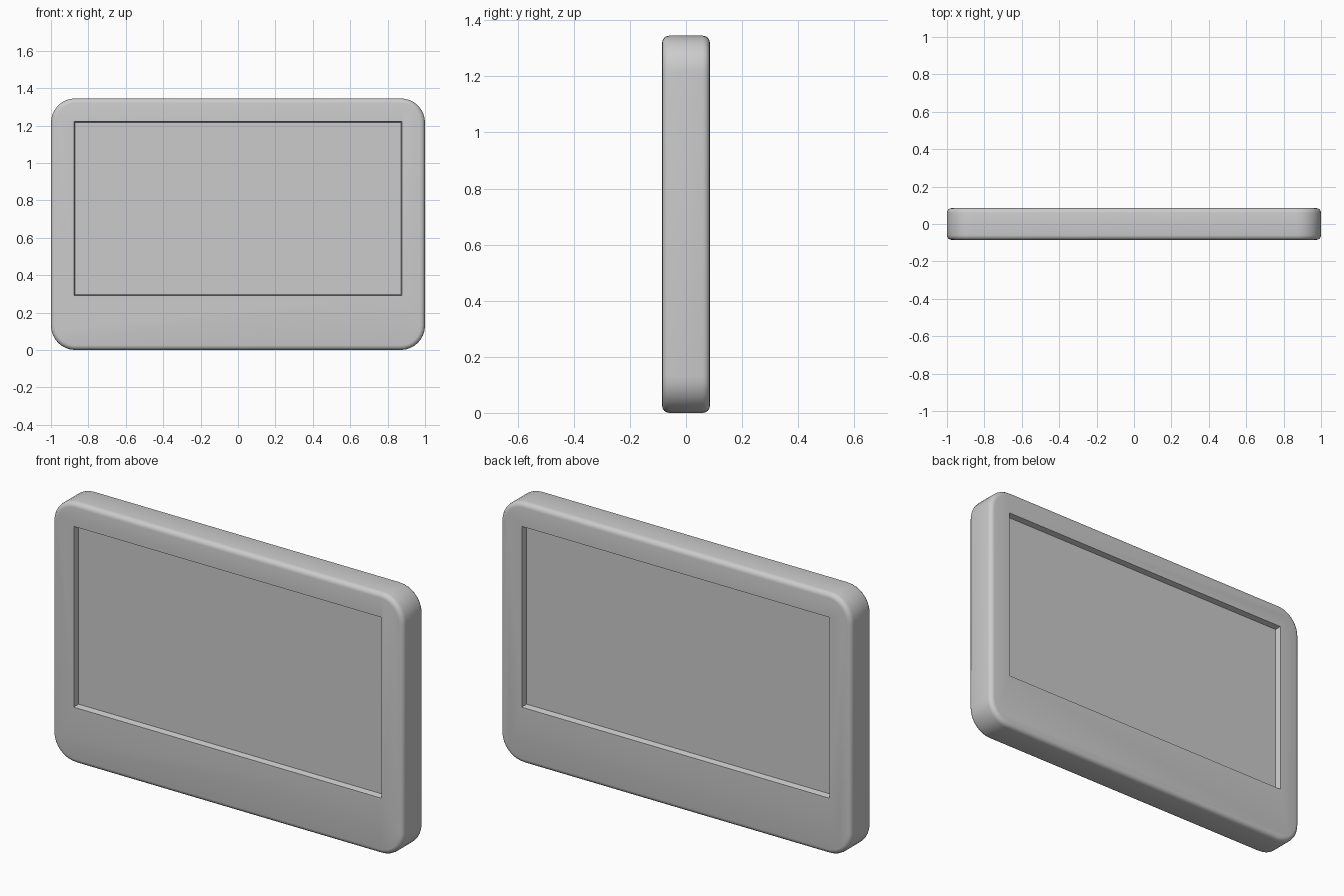
import bpy, bmesh, math

if "Cube" in bpy.data.objects:
    bpy.data.objects.remove(bpy.data.objects["Cube"])

W, H, T = 2.0, 1.345, 0.17      # overall size
R = 0.13                        # outline corner radius
SEG = 8

# Rounded slab outline
pts = []
for i, (sx, sz) in enumerate([(1, 1), (-1, 1), (-1, -1), (1, -1)]):
    for k in range(SEG + 1):
        a = math.pi / 2 * (i + k / SEG)
        pts.append((sx * (W / 2 - R) + R * math.cos(a),
                    H / 2 + sz * (H / 2 - R) + R * math.sin(a)))

bm = bmesh.new()
front = bm.faces.new([bm.verts.new((x, -T / 2, z)) for x, z in pts])
ext = bmesh.ops.extrude_face_region(bm, geom=[front], use_keep_orig=True)
for v in [g for g in ext["geom"] if isinstance(g, bmesh.types.BMVert)]:
    v.co.y = T / 2
bmesh.ops.recalc_face_normals(bm, faces=bm.faces)

# Soft front and back rims
rim = [e for e in bm.edges if abs(e.verts[0].co.y - e.verts[1].co.y) < 1e-5]
bmesh.ops.bevel(bm, geom=rim, offset=0.025, segments=4, profile=0.5, affect='EDGES')
mesh = bpy.data.meshes.new("screen_panel")
bm.to_mesh(mesh)
bm.free()
panel = bpy.data.objects.new("screen_panel", mesh)
bpy.context.collection.objects.link(panel)


def recess_cutter(side):
    """Slightly tapered block that sinks the screen into one face."""
    x, z0, z1, depth, slope = 0.877, 0.29, 1.222, 0.03, 0.006
    b = bmesh.new()
    bmesh.ops.create_cube(b, size=2)
    for v in b.verts:
        inner = v.co.y * side < 0
        s = slope if inner else -slope
        v.co = (math.copysign(x - s, v.co.x),
                side * (T / 2 + (-depth if inner else depth)),
                z1 - s if v.co.z > 0 else z0 + s)
    # Halve the taper so the mouth keeps the nominal outline
    bmesh.ops.recalc_face_normals(b, faces=b.faces)
    m = bpy.data.meshes.new("recess_cutter")
    b.to_mesh(m)
    b.free()
    ob = bpy.data.objects.new("recess_cutter", m)
    ob.hide_render = True
    bpy.context.collection.objects.link(ob)
    return ob


# Screen recess on front and back
bpy.context.view_layer.objects.active = panel
panel.select_set(True)
for side in (-1, 1):
    cutter = recess_cutter(side)
    mod = panel.modifiers.new("recess", 'BOOLEAN')
    mod.operation = 'DIFFERENCE'
    mod.solver = 'EXACT'
    mod.object = cutter
    bpy.ops.object.modifier_apply(modifier=mod.name)
    bpy.data.objects.remove(cutter)

bpy.ops.object.shade_smooth_by_angle(angle=math.radians(35))
